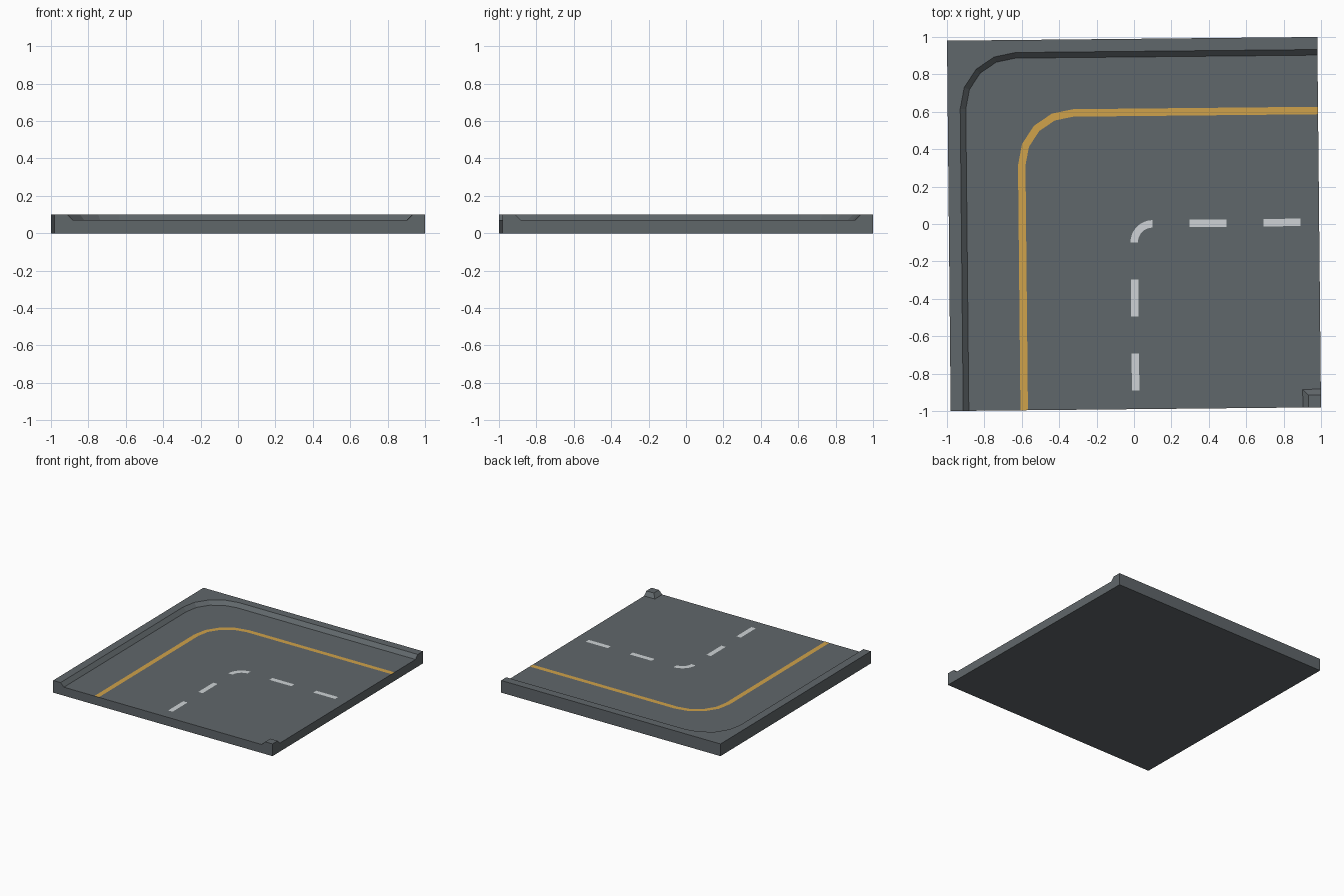
import bpy, bmesh, math

if "Cube" in bpy.data.objects:
    bpy.data.objects.remove(bpy.data.objects["Cube"])

H = 0.99               # half side of the tile
FLOOR, TOP = 0.07, 0.10
B, T = 0.893, 0.923    # foot and crest of the kerb slope
TURN = 0.01            # slight rotation of the whole tile


def material(name, rgb):
    m = bpy.data.materials.new(name)
    m.diffuse_color = (*rgb, 1)
    m.use_nodes = True
    m.node_tree.nodes["Principled BSDF"].inputs["Base Color"].default_value = m.diffuse_color
    return m


asphalt = material("asphalt grey", (0.118, 0.135, 0.145))
orange = material("orange paint", (0.63, 0.36, 0.07))
white = material("white paint", (0.62, 0.65, 0.67))


def build(name, faces, mat):
    """Mesh from polygons given as point lists, welded together."""
    bm = bmesh.new()
    for pts in faces:
        bm.faces.new([bm.verts.new(p) for p in pts])
    bmesh.ops.remove_doubles(bm, verts=bm.verts, dist=1e-5)
    bmesh.ops.recalc_face_normals(bm, faces=bm.faces)
    me = bpy.data.meshes.new(name)
    bm.to_mesh(me)
    bm.free()
    me.materials.append(mat)
    ob = bpy.data.objects.new(name, me)
    ob.rotation_euler.z = TURN
    bpy.context.collection.objects.link(ob)


def at(z, pts):
    return [(x, y, z) for x, y in pts]


def arc(c, r, n):
    """Quarter turn about (-c, c), from the left side to the back side."""
    return [(-c - r * math.cos(i * math.pi / 2 / n),
             c + r * math.sin(i * math.pi / 2 / n)) for i in range(n + 1)]


def bend(o, c):
    return [(-o, -H)] + arc(c, o - c, 4) + [(H, o)]


def strip(a, b):
    return [[a[i], a[i + 1], b[i + 1], b[i]] for i in range(len(a) - 1)]


# Tile: road floor, sloped kerbs, kerb tops, walls and underside
foot, crest = bend(B, 0.625), bend(T, 0.625)
foot2, crest2 = [[(H, -k), (k, -k), (k, -H)] for k in (B, T)]
faces = [
    at(FLOOR, foot + foot2),
    at(TOP, crest + [(H, H), (-H, H), (-H, -H)]),
    at(TOP, crest2 + [(H, -H)]),
    at(0, [(-H, -H), (H, -H), (H, H), (-H, H)]),
]
faces += strip(at(FLOOR, foot), at(TOP, crest))
faces += strip(at(FLOOR, foot2), at(TOP, crest2))
profile = [(-H, 0), (H, 0), (H, TOP), (T, TOP), (B, FLOOR),
           (-B, FLOOR), (-T, TOP), (-H, TOP)]
faces.append([(u, -H, z) for u, z in profile])          # front wall
faces.append([(H, u, z) for u, z in profile])           # right wall
wall = [(-H, 0), (H, 0), (H, TOP), (-H, TOP)]
faces.append([(u, H, z) for u, z in wall])              # back wall
faces.append([(-H, u, z) for u, z in wall])             # left wall
build("road_tile", faces, asphalt)

# Painted edge line
PAINT = FLOOR + 0.001
build("edge_line", strip(at(PAINT, bend(0.617, 0.32)),
                         at(PAINT, bend(0.577, 0.32))), orange)

# Dashed centre line: curved dash, then two dashes on each arm
W, R = 0.02, 0.099
build("centre_dash_curve", strip(at(PAINT, arc(-R, R + W, 8)),
                                 at(PAINT, arc(-R, R - W, 8))), white)
for i, a in enumerate((0.297, 0.693), 1):
    b = a + 0.198
    across = [(a, -W), (b, -W), (b, W), (a, W)]
    build(f"centre_dash_right_{i}", [at(PAINT, across)], white)
    build(f"centre_dash_front_{i}", [at(PAINT, [(y, -x) for x, y in across][::-1][::-1])], white)

# Paint plates must face upward
for ob in bpy.data.objects:
    if ob.name != "road_tile" and ob.data.polygons[0].normal.z < 0:
        ob.data.flip_normals()
